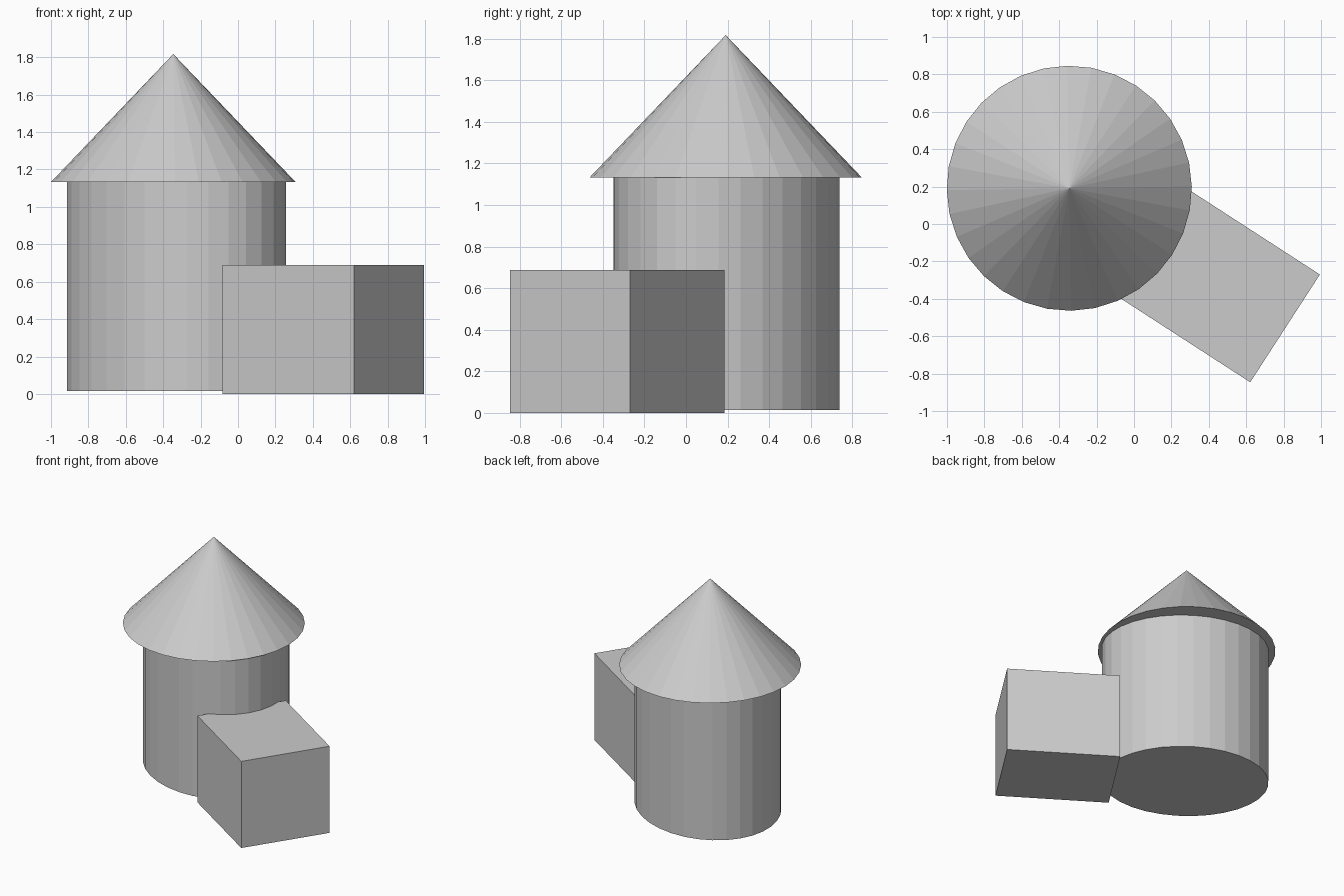
import bpy
from math import radians

if "Cube" in bpy.data.objects:
    bpy.data.objects.remove(bpy.data.objects["Cube"])

TURN = (0, 0, radians(-32.9))  # the whole building is turned toward the annex


def finish(name, scale=(1, 1, 1)):
    obj = bpy.context.object
    obj.name = name
    obj.scale = scale
    return obj


# Slightly oval tower body, its top just reaching into the roof
bottom, top = 0.015, 1.156
bpy.ops.mesh.primitive_cylinder_add(vertices=32, radius=1, depth=top - bottom,
                                    location=(-0.328, 0.195, (top + bottom) / 2),
                                    rotation=TURN)
finish("tower_wall", (0.617, 0.513, 1))

# Conical roof with overhanging eaves
eaves, peak = 1.132, 1.817
bpy.ops.mesh.primitive_cone_add(vertices=32, radius1=0.655, radius2=0, depth=peak - eaves,
                                location=(-0.346, 0.191, (eaves + peak) / 2),
                                rotation=TURN)
finish("tower_roof")

# Box-shaped annex running into the tower
bpy.ops.mesh.primitive_cube_add(size=1, location=(0.455, -0.33, 0.344), rotation=TURN)
finish("annex", (0.84, 0.686, 0.688))
